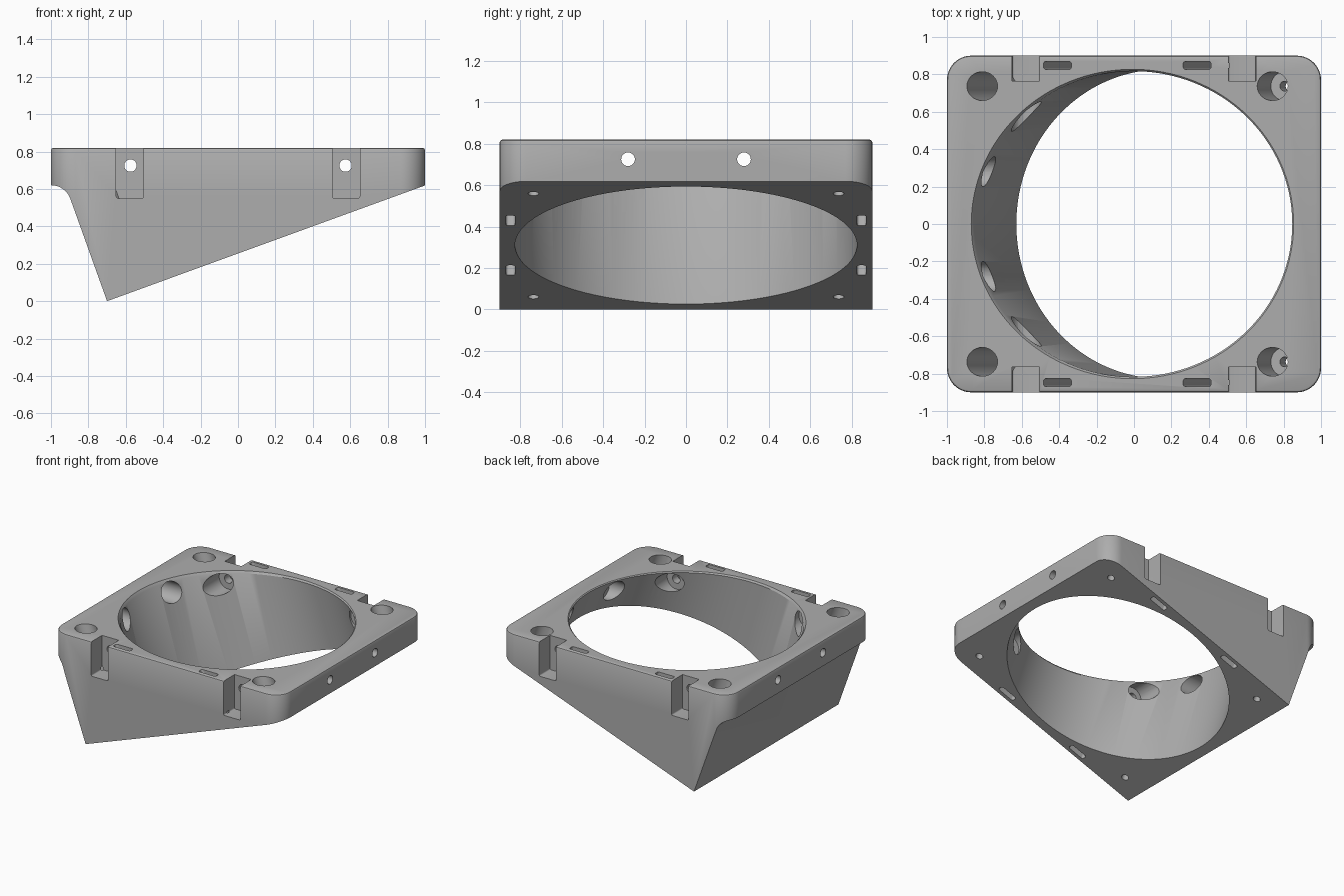
import bpy, bmesh
from math import sin, cos, pi, radians, tan
from mathutils import Vector

if "Cube" in bpy.data.objects:
    bpy.data.objects.remove(bpy.data.objects["Cube"])

TOP = 0.82
TILT = radians(20)
LEAN = Vector((-sin(TILT), 0, cos(TILT)))      # normal of the sloping underside
SLOPE = Vector((cos(TILT), 0, sin(TILT)))      # direction up the underside
X, Y, Z = Vector((1, 0, 0)), Vector((0, 1, 0)), Vector((0, 0, 1))

grey = bpy.data.materials.new("mid_grey")
grey.use_nodes = True
colour = (0.42, 0.42, 0.42, 1)
grey.diffuse_color = colour
grey.node_tree.nodes["Principled BSDF"].inputs["Base Color"].default_value = colour


def loft(name, rings):
    """Closed solid through a list of matching point rings."""
    bm = bmesh.new()
    loops = [[bm.verts.new(p) for p in ring] for ring in rings]
    n = len(loops[0])
    for a, b in zip(loops, loops[1:]):
        for i in range(n):
            j = (i + 1) % n
            bm.faces.new((a[i], a[j], b[j], b[i]))
    bm.faces.new(loops[0][::-1])
    bm.faces.new(loops[-1])
    bmesh.ops.recalc_face_normals(bm, faces=bm.faces)
    mesh = bpy.data.meshes.new(name)
    bm.to_mesh(mesh)
    bm.free()
    mesh.materials.append(grey)
    obj = bpy.data.objects.new(name, mesh)
    bpy.context.collection.objects.link(obj)
    return obj


def ellipse(c, u, v, n=32):
    return [c + u * cos(2 * pi * i / n) + v * sin(2 * pi * i / n) for i in range(n)]


def rounded(c, u, v, a, b, r, steps=8):
    """Rounded rectangle of half sizes a, b in the plane of u and v."""
    pts = []
    for k, (sx, sy) in enumerate(((1, 1), (-1, 1), (-1, -1), (1, -1))):
        for i in range(steps + 1):
            t = pi / 2 * (k + i / steps)
            pts.append(c + u * (sx * (a - r) + r * cos(t)) + v * (sy * (b - r) + r * sin(t)))
    return pts


def stepped_hole(name, start, axis, u, v, wide, narrow, step, end):
    """Wide bore up to step, then a narrow bore up to end."""
    stations = ((0, wide), (step, wide), (step, narrow), (end, narrow))
    return loft(name, [ellipse(start + axis * d, u * r, v * r) for d, r in stations])


# Wedge body: side profile with a rounded step on the left
profile = [(1.1, TOP + 0.1), (-1.1, TOP + 0.1), (-1.1, 0.62), (-1, 0.62)]
profile += [(-1 + 0.11 * sin(t), 0.51 + 0.11 * cos(t))
            for t in (radians(a) for a in range(10, 71, 6))]
profile += [(-0.7, 0), (1.1, 1.8 * tan(TILT))]
body = loft("angled_ring_mount", [[Vector((x, y, z)) for x, z in profile] for y in (-1, 1)])

# Plan outline with rounded corners and a softened top edge
outline = [rounded(Z * z, X, Y, 1 - e, 0.9 - e, 0.13 - e, 12)
           for z, e in ((-0.1, 0), (TOP - 0.012, 0), (TOP - 0.004, 0.004), (TOP, 0.012))]
limits = loft("plan_outline", outline)
cutters = []

# Main opening: from the level rim to the tilted lower circle
upper = ellipse(Vector((-0.008, 0, TOP)), X * 0.852, Y * 0.817, 128)
lower = ellipse(Vector((0.15, 0, 0.312)), SLOPE * 0.83, Y * 0.826, 128)
neck = [p.lerp(q, 0.025) for p, q in zip(upper, lower)]
flare = ellipse(Vector((-0.008, 0, TOP + 0.001)), X * 0.863, Y * 0.828, 128)
above = [p + Z * 0.1 for p in flare]
below = [p.lerp(q, 1.2) for p, q in zip(upper, lower)]
cutters.append(loft("main_opening", [above, flare, neck, lower, below]))

for s in (-1, 1):
    # Counterbored screw holes square to the underside
    for x, z in ((0.835, 0.56), (-0.535, 0.06)):
        foot = Vector((x, s * 0.737, z))
        cutters.append(stepped_hole("screw_hole", foot + LEAN, -LEAN, SLOPE, Y,
                                    0.077, 0.026, 0.91, 1.1))
    # Strap slots square to the underside
    for x, z in ((0.479, 0.43), (-0.18, 0.19)):
        foot = Vector((x, s * 0.848, z))
        cutters.append(loft("strap_slot", [rounded(foot + LEAN * d, SLOPE, Y, 0.07, 0.022, 0.014)
                                           for d in (-0.1, 0.9)]))
    for t in (-1, 1):
        # Side notches
        cutters.append(loft("side_notch", [
            rounded(Vector((t * 0.578, s * y, 0.8)), X, Z, 0.073, 0.25, 0.01, 4)
            for y in (0.765, 1)]))
        # Cross holes opening into the notches
        cutters.append(stepped_hole("notch_hole", Vector((t * 0.575, s * 0.35, 0.725)), Y * s,
                                    X, Z, 0.08, 0.033, 0.35, 0.7))
        # Cross holes in the end walls
        cutters.append(stepped_hole("end_hole", Vector((t * 0.55, s * 0.28, 0.725)), X * t,
                                    Y, Z, 0.08, 0.033, 0.37, 0.6))

# Apply all cuts, then remove the helpers
for tool in [limits] + cutters:
    tool.hide_render = True
    mod = body.modifiers.new(tool.name, "BOOLEAN")
    mod.operation = "INTERSECT" if tool is limits else "DIFFERENCE"
    mod.solver = "EXACT"
    mod.object = tool
bpy.context.view_layer.update()
graph = bpy.context.evaluated_depsgraph_get()
result = bpy.data.meshes.new_from_object(body.evaluated_get(graph))
body.modifiers.clear()
body.data = result
for tool in [limits] + cutters:
    bpy.data.objects.remove(tool)

bpy.ops.object.select_all(action="DESELECT")
body.select_set(True)
bpy.context.view_layer.objects.active = body
bpy.ops.object.shade_smooth_by_angle(angle=radians(30))
